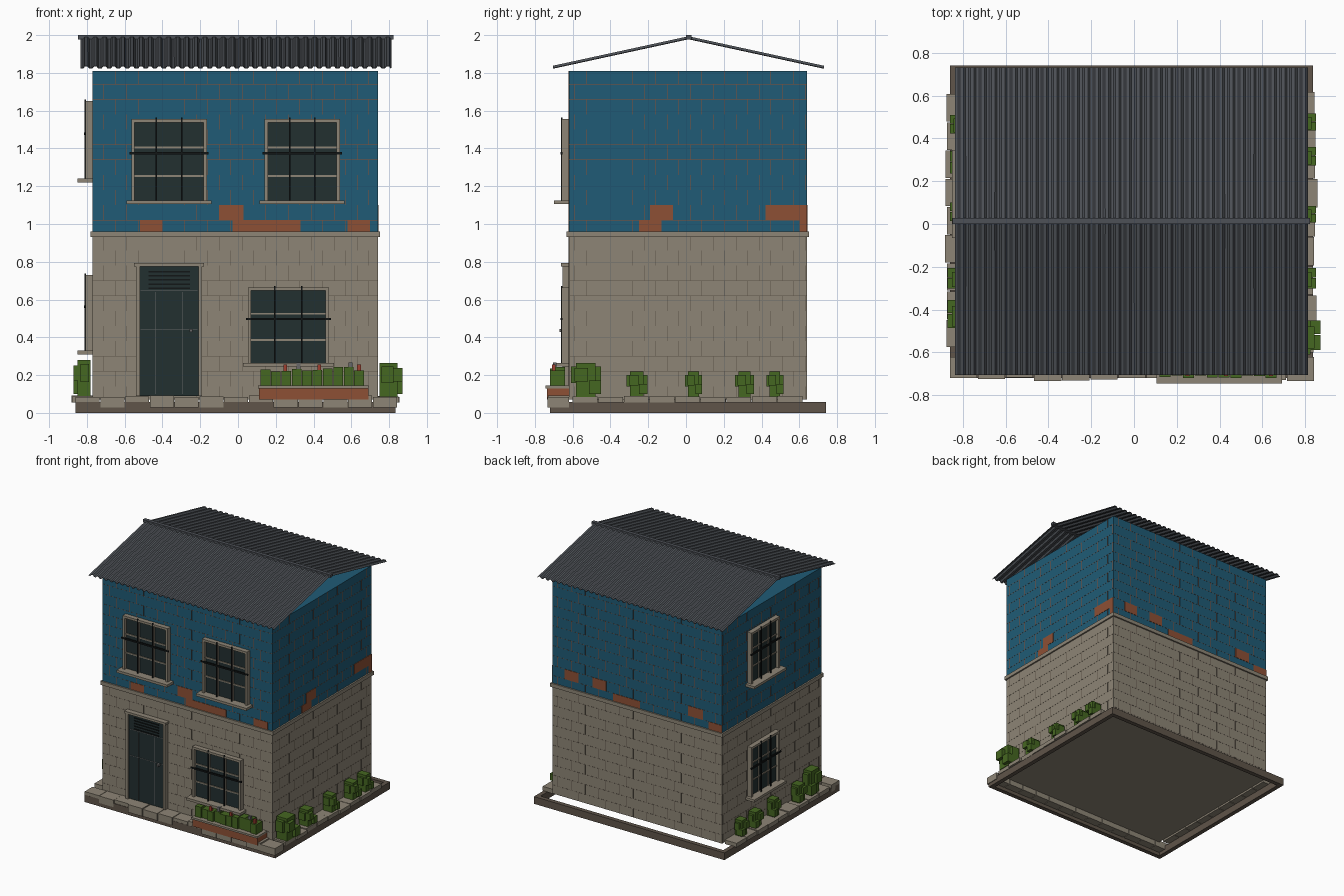
import bpy, bmesh, random
from mathutils import Vector, Matrix

random.seed(4)
default_cube = bpy.data.objects.get("Cube")
if default_cube:
    bpy.data.objects.remove(default_cube, do_unlink=True)


def material(name, red, green, blue):
    mat = bpy.data.materials.new(name)
    mat.use_nodes = True
    colour = (red, green, blue, 1)
    mat.diffuse_color = colour
    mat.node_tree.nodes["Principled BSDF"].inputs["Base Color"].default_value = colour
    return mat


stone = material("warm stone", .27, .235, .18)
blue_paint = material("blue paint", .014, .105, .18)
brick_red = material("exposed brick", .27, .08, .035)
roof_grey = material("roof grey", .075, .083, .095)
dark_teal = material("dark glass", .016, .029, .03)
iron = material("black iron", .006, .008, .008)
leaf_green = material("leaf green", .06, .135, .015)
earth_brown = material("earth brown", .115, .09, .068)
flower_red = material("flower red", .35, .05, .03)
metal = material("grey metal", .14, .14, .14)

# House extents
LEFT, RIGHT, FRONT, BACK = -.77, .74, -.62, .64
BASE, BAND, TOP = .07, .96, 1.81
ROW, BRICK = .08, .122


def finish(name, bm, mat):
    mesh = bpy.data.meshes.new(name)
    bmesh.ops.recalc_face_normals(bm, faces=bm.faces)
    bm.to_mesh(mesh)
    bm.free()
    mesh.materials.append(mat)
    obj = bpy.data.objects.new(name, mesh)
    bpy.context.collection.objects.link(obj)
    return obj


def boxes(name, mat, spans):
    """One object of axis-aligned boxes, each given as (x, y, z) ranges."""
    bm = bmesh.new()
    for span in spans:
        low = Vector([min(s) for s in span])
        high = Vector([max(s) for s in span])
        place = Matrix.Translation((low + high) / 2) @ Matrix.Diagonal((*(high - low), 1))
        bmesh.ops.create_cube(bm, size=1, matrix=place)
    return finish(name, bm, mat)


def on_wall(side, u, depth, z):
    """Box from a range along the wall, a range outward and a height range."""
    if side == "front":
        return u, [FRONT - d for d in depth], z
    if side == "back":
        return u, [BACK + d for d in depth], z
    if side == "left":
        return [LEFT - d for d in depth], u, z
    return [RIGHT + d for d in depth], u, z


def around(centre, half):
    return centre - half, centre + half


# Walls and the string course between floors
boxes("lower_wall", stone, [((LEFT, RIGHT), (FRONT, BACK), (BASE, BAND))])
boxes("upper_wall", blue_paint, [((LEFT, RIGHT), (FRONT, BACK), (BAND, TOP))])
lip = .012
boxes("string_course", stone,
      [((LEFT - lip, RIGHT + lip), (FRONT - lip, BACK + lip), (BAND - .03, BAND))])


# Fine masonry joints
def joints(side, bottom, top):
    start, end = (LEFT, RIGHT) if side in ("front", "back") else (FRONT, BACK)
    skin, thin = (-.001, .001), .0012
    spans = []
    for k in range(-12, 11):
        z = 1.02 + k * ROW
        low, high = max(z, bottom), min(z + ROW, top)
        if low >= high:
            continue
        if z > bottom:
            spans.append(on_wall(side, (start, end), skin, around(z, thin * .6)))
        u = -.1 + (BRICK / 2 if k % 2 else 0) - 6 * BRICK
        while u < end:
            if u > start:
                spans.append(on_wall(side, around(u, thin), skin, (low, high)))
            u += BRICK
    return spans


sides = ("front", "back", "left", "right")
boxes("lower_joints", earth_brown, [b for s in sides for b in joints(s, BASE, BAND - .03)])
boxes("upper_joints", brick_red, [b for s in sides for b in joints(s, BAND, TOP)])

# Bricks showing through the paint: wall, row, range
low_row, high_row = (BAND, 1.02), (1.02, 1.02 + ROW)
patches = [
    ("front", low_row, (-.52, -.4)), ("front", low_row, (-.03, .33)),
    ("front", low_row, (.58, .7)), ("front", high_row, (-.1, .03)),
    ("right", low_row, (-.25, -.13)), ("right", low_row, (.6, BACK)),
    ("right", high_row, (-.19, -.07)), ("right", high_row, (.42, BACK)),
    ("back", high_row, (.51, .63)), ("back", high_row, (.26, .38)),
    ("back", low_row, (-.04, .2)), ("back", high_row, (-.6, -.47)),
    ("back", low_row, (LEFT, -.65)),
]
boxes("exposed_bricks", brick_red, [on_wall(s, u, (-.002, .003), z) for s, z, u in patches])


# Windows with frame, sill, muntins and iron bars
def window(name, side, centre, bottom, width=.4, height=.45):
    half, top = width / 2, bottom + height
    edge, out = .018, (0, .038)
    boxes(name + "_glass", dark_teal,
          [on_wall(side, around(centre, half - .01), (0, .015), (bottom, top - .01))])
    frame = [on_wall(side, (centre + s * half, centre + s * (half - edge)), out, (bottom, top))
             for s in (-1, 1)]
    frame.append(on_wall(side, around(centre, half), out, (top - edge, top)))
    frame.append(on_wall(side, around(centre, half + .025), (0, .08), (bottom, bottom + .02)))
    for part in (1, 2):
        frame.append(on_wall(side, around(centre, half), (0, .022),
                             around(bottom + height * part / 3, .005)))
        frame.append(on_wall(side, around(centre + half * (part * 2 - 3) / 3, .004),
                             (0, .022), (bottom, top)))
    boxes(name + "_frame", stone, frame)
    bars = [on_wall(side, around(centre + s * half / 3, .004), (.034, .042), (bottom, top + .008))
            for s in (-1, 1)]
    bars.append(on_wall(side, around(centre, half + .01), (.034, .044),
                        around(bottom + height * .6, .006)))
    boxes(name + "_bars", iron, bars)


window("upper_right_window", "front", -.365, 1.105)
window("upper_left_window", "front", .34, 1.105)
window("lower_front_window", "front", .267, .245, .43, .42)
window("upper_side_window", "left", .14, 1.22, .36, .43)
window("lower_side_window", "left", .14, .31, .36, .42)

# Front door
door_x, door_top = -.365, .775
boxes("door_panel", dark_teal, [on_wall("front", around(door_x, .155), (0, .02), (.09, door_top))])
boxes("door_frame", stone,
      [on_wall("front", around(door_x + s * .165, .01), (0, .035), (.09, door_top)) for s in (-1, 1)]
      + [on_wall("front", around(door_x, .185), (0, .042), (door_top, door_top + .018))])
boxes("door_vents", iron,
      [on_wall("front", around(door_x, .11), (.02, .025), around(.66 + i * .022, .004))
       for i in range(5)])
boxes("door_panel_lines", metal,
      [on_wall("front", around(door_x + s * .07, .0015), (.02, .022), (.1, .64)) for s in (-1, 1)]
      + [on_wall("front", around(door_x, .15), (.02, .022), around(z, .0015)) for z in (.44, .65)])
boxes("door_handle", metal, [on_wall("front", around(-.25, .008), (.02, .05), around(.435, .008))])


# Corrugated roof sheets and ridge cap
def roof_sheet(name, eave_y):
    bm = bmesh.new()
    waves, start, end = 34, -.835, .81
    pitch = (end - start) / waves
    previous = None
    for i in range(waves):
        for part, rise in ((0, 0), (.3, 0), (.5, 1), (.8, 1), (1, 0)):
            x, h = start + (i + part) * pitch, rise * .012
            pair = [bm.verts.new((x, eave_y, 1.824 + h)), bm.verts.new((x, .013, 1.98 + h))]
            if previous and part:
                bm.faces.new((previous[0], pair[0], pair[1], previous[1]))
            previous = pair
    bmesh.ops.remove_doubles(bm, verts=bm.verts, dist=.0001)
    sheet = finish(name, bm, roof_grey)
    solid = sheet.modifiers.new("thickness", "SOLIDIFY")
    solid.thickness, solid.offset = .004, 0


roof_sheet("front_roof_sheet", -.705)
roof_sheet("back_roof_sheet", .73)
boxes("ridge_cap", roof_grey, [((-.847, .822), (0, .028), (1.977, 2))])

# Ground frame
thick, ground = .035, (0, .058)
x_low, x_high, y_low, y_high = -.86, .835, -.72, .74
boxes("ground_frame", earth_brown,
      [((x_low, x_high), (y, y + thick), ground) for y in (y_low, y_high - thick)]
      + [((x, x + thick), (y_low, y_high), ground) for x in (x_low, x_high - thick)])


# Paving blocks along three walls
def paving(side, start, end, count, depth):
    length = (end - start) / count
    for i in range(count):
        u = start + i * length
        out = depth + random.uniform(-.012, .008)
        yield on_wall(side, (u, u + length - .004), (0, out),
                      (.028 if side == "front" else .055, .088 + random.uniform(-.005, .005)))


boxes("front_paving", stone, paving("front", x_low, .845, 13, .107))
boxes("left_paving", stone, paving("left", -.575, .61, 9, .105))
boxes("right_paving", stone, paving("right", -.6, .62, 9, .108))

# Planter with a clipped hedge and flowers
boxes("planter", brick_red, [((.11, .69), (-.735, FRONT), (.07, .13))])
boxes("planter_rim", stone, [((.105, .692), (-.745, FRONT), (.13, .145))])
boxes("planter_hedge", leaf_green,
      [((.12 + i * .055, .171 + i * .055), (-.72 + random.uniform(0, .015), -.64),
        (.14, .215 + random.uniform(0, .028))) for i in range(10)])
boxes("flowers", flower_red, [(around(x, .01), (-.71, -.69), (.2, .255)) for x in (.25, .43, .64)])
boxes("seed_heads", metal, [(around(x, .011), (-.705, -.685), (.2, .268)) for x in (.32, .595)])


# Blocky bushes beside the walls
def bush(name, side, u, width, height, depth):
    top = .085 + height
    spans = [on_wall(side, around(u, width * .32), (.01, depth * .8), (.085, top)),
             on_wall(side, around(u, width * .5), (.02, depth * .65), (top - height * .6, top - .02)),
             on_wall(side, around(u + width * .3, width * .2), (.03, depth), (.1, .1 + height * .4)),
             on_wall(side, around(u - width * .15, width * .22), (.03, depth),
                     (top - height * .55, top - height * .15))]
    boxes(name, leaf_green, spans)


right_bushes = [(-.53, .16, .18, .13), (-.26, .11, .135, .11), (.04, .09, .135, .11),
                (.31, .1, .135, .11), (.47, .09, .135, .11)]
left_bushes = [(-.43, .15, .195, .1), (-.26, .11, .14, .1), (.05, .1, .14, .09),
               (.28, .12, .13, .09), (.46, .1, .13, .09)]
for side, bushes in (("right", right_bushes), ("left", left_bushes)):
    for number, sizes in enumerate(bushes, 1):
        bush(f"{side}_bush_{number}", side, *sizes)
